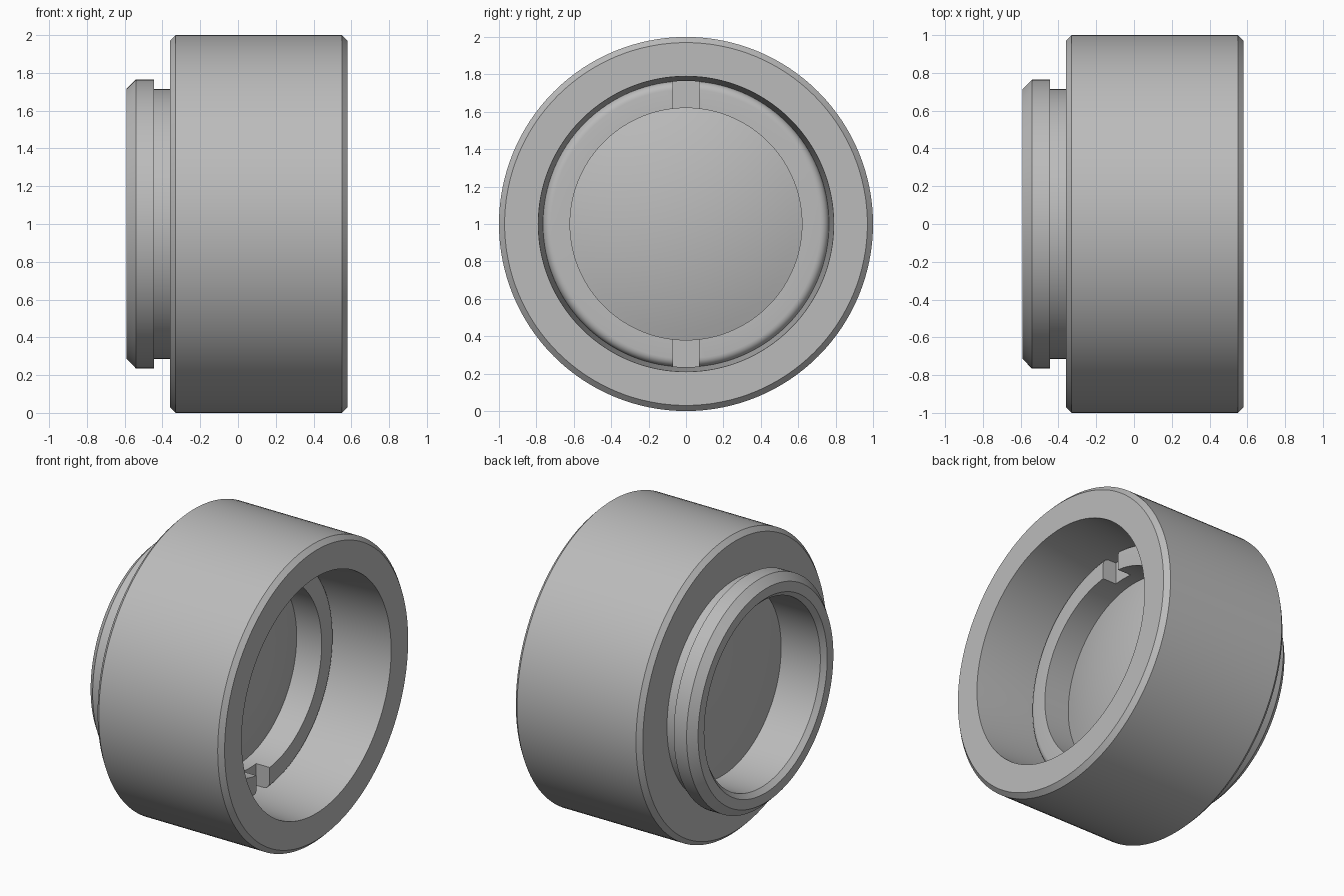
import bpy, bmesh, math
from mathutils import Vector

if "Cube" in bpy.data.objects:
    bpy.data.objects.remove(bpy.data.objects["Cube"], do_unlink=True)

grey = bpy.data.materials.new("satin grey")
grey.use_nodes = True
GREY = (0.5, 0.5, 0.5, 1)
grey.diffuse_color = GREY
grey.node_tree.nodes["Principled BSDF"].inputs["Base Color"].default_value = GREY


def add_object(name, bm):
    mesh = bpy.data.meshes.new(name)
    bm.to_mesh(mesh)
    bm.free()
    obj = bpy.data.objects.new(name, mesh)
    bpy.context.collection.objects.link(obj)
    mesh.materials.append(grey)
    return obj


def smooth(obj, degrees=28):
    bpy.ops.object.select_all(action='DESELECT')
    obj.select_set(True)
    bpy.context.view_layer.objects.active = obj
    bpy.ops.object.shade_smooth_by_angle(angle=math.radians(degrees))


def revolve(name, profile, closed=True, steps=128):
    """Turn (x, radius) points about the horizontal axis at z = 1."""
    bm = bmesh.new()
    verts = [bm.verts.new((x, 0, 1 + r)) for x, r in profile]
    pairs = list(zip(verts, verts[1:]))
    if closed:
        pairs.append((verts[-1], verts[0]))
    edges = [bm.edges.new(p) for p in pairs]
    bmesh.ops.spin(bm, geom=verts + edges, cent=(0, 0, 1), axis=(1, 0, 0),
                   angle=math.tau, steps=steps, use_duplicate=False)
    bmesh.ops.remove_doubles(bm, verts=bm.verts, dist=1e-4)
    bmesh.ops.recalc_face_normals(bm, faces=bm.faces)
    return add_object(name, bm)


# Barrel with rear flange, neck groove, through bore and wide front recess
barrel = revolve("barrel", [
    (-0.59, 0.65), (-0.59, 0.715), (-0.54, 0.765), (-0.445, 0.765),
    (-0.445, 0.715), (-0.36, 0.715), (-0.36, 0.97), (-0.33, 1.0),
    (0.55, 1.0), (0.58, 0.97), (0.58, 0.79), (0.14, 0.765),
    (0.0, 0.765), (0.0, 0.62), (-0.56, 0.62)])
smooth(barrel)

# Retaining ring with a rounded outer shoulder
FILLET = 0.045
shoulder = [(0.14 + FILLET * math.cos(a), 0.72 + FILLET * math.sin(a))
            for a in (i * math.pi / 12 for i in range(7))]
ring = revolve("retaining_ring",
               [(0.0, 0.62), (0.185, 0.62)] + shoulder + [(0.0, 0.765)])

# Two spanner slots, top and bottom of the ring
bm = bmesh.new()
for side in (1, -1):
    cube = bmesh.ops.create_cube(bm, size=1)["verts"]
    bmesh.ops.scale(bm, vec=(0.2, 0.14, 0.3), verts=cube)
    bmesh.ops.translate(bm, vec=(0.185, 0, 1 + side * 0.69), verts=cube)
cutter = add_object("slot_cutter", bm)
cutter.hide_render = True
slots = ring.modifiers.new("slots", 'BOOLEAN')
slots.operation = 'DIFFERENCE'
slots.solver = 'EXACT'
slots.object = cutter
bpy.context.view_layer.objects.active = ring
bpy.ops.object.modifier_apply(modifier=slots.name)
bpy.data.objects.remove(cutter, do_unlink=True)
smooth(ring)


# Thick lens, domed on both sides
def dome(edge_x, sag, rings=12):
    return [(edge_x + sag * (1 - (i / rings) ** 2), 0.62 * i / rings)
            for i in range(rings + 1)]


lens = revolve("lens", dome(0.0, 0.1) + dome(-0.27, -0.06)[::-1], closed=False)
smooth(lens)
